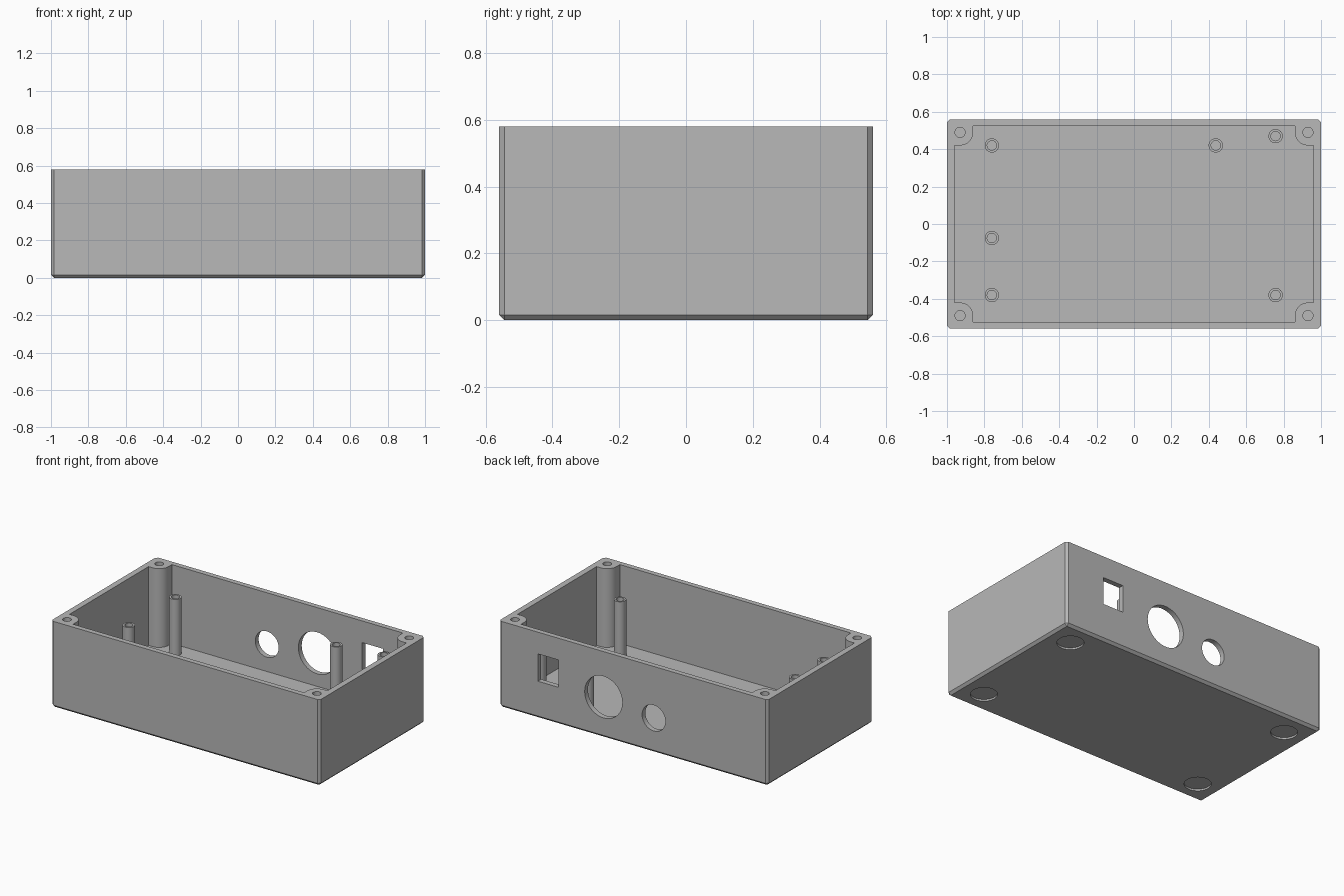
import bpy, bmesh, math
from mathutils import Matrix, Vector

old = bpy.data.objects.get("Cube")
if old:
    bpy.data.objects.remove(old, do_unlink=True)

grey = bpy.data.materials.new("plain grey plastic")
grey.use_nodes = True
GREY = (0.48, 0.48, 0.48, 1)
grey.diffuse_color = GREY
grey.node_tree.nodes["Principled BSDF"].inputs["Base Color"].default_value = GREY

# Main sizes
HX, HY, H = 1.0, 0.56, 0.58      # half length, half depth, height
IX, IY, FLOOR = 0.96, 0.525, 0.05  # cavity half sizes, floor top
PX, PY, PR = 0.93, 0.49, 0.07    # corner screw pillars
CHAMFER = 0.016
CORNERS = [(1, 1), (-1, 1), (-1, -1), (1, -1)]


def make_object(name, bm):
    bmesh.ops.recalc_face_normals(bm, faces=bm.faces)
    mesh = bpy.data.meshes.new(name)
    bm.to_mesh(mesh)
    bm.free()
    mesh.materials.append(grey)
    obj = bpy.data.objects.new(name, mesh)
    bpy.context.collection.objects.link(obj)
    return obj


def circle(cx, cy, r, n=48):
    return [(cx + r * math.cos(math.tau * i / n), cy + r * math.sin(math.tau * i / n))
            for i in range(n)]


def add_prism(bm, points, low, high, matrix=Matrix()):
    base = [bm.verts.new(matrix @ Vector((x, y, low))) for x, y in points]
    face = bm.faces.new(base)
    new = bmesh.ops.extrude_face_region(bm, geom=[face])["geom"]
    top = [v for v in new if isinstance(v, bmesh.types.BMVert)]
    offset = matrix.to_3x3() @ Vector((0, 0, high - low))
    bmesh.ops.translate(bm, verts=top, vec=offset)


def select_only(obj):
    bpy.ops.object.select_all(action="DESELECT")
    obj.select_set(True)
    bpy.context.view_layer.objects.active = obj


def cut(target, bm):
    cutter = make_object("cutter", bm)
    cutter.hide_render = True
    mod = target.modifiers.new("cut", "BOOLEAN")
    mod.operation = "DIFFERENCE"
    mod.solver = "EXACT"
    mod.object = cutter
    select_only(target)
    bpy.ops.object.modifier_apply(modifier=mod.name)
    bpy.data.objects.remove(cutter, do_unlink=True)


def smooth(obj):
    select_only(obj)
    bpy.ops.object.shade_smooth_by_angle(angle=math.radians(30))


# Outer block, chamfered everywhere except the open rim
bm = bmesh.new()
add_prism(bm, [(sx * HX, sy * HY) for sx, sy in CORNERS], 0, H)
edges = [e for e in bm.edges if min(v.co.z for v in e.verts) < H / 2]
bmesh.ops.bevel(bm, geom=edges, offset=CHAMFER, segments=1, affect="EDGES")
shell = make_object("enclosure_shell", bm)

# Cavity outline that leaves a rounded pillar in each corner
outline = []
for sx, sy in CORNERS:
    quarter = [(IX, PY - PR)]
    for i in range(13):
        a = math.radians(270 - 90 * i / 12)
        quarter.append((PX + PR * math.cos(a), PY + PR * math.sin(a)))
    quarter.append((PX - PR, IY))
    corner = [(sx * x, sy * y) for x, y in quarter]
    outline += corner if sx * sy > 0 else corner[::-1]
bm = bmesh.new()
add_prism(bm, outline, FLOOR, H + 0.1)
cut(shell, bm)

# Screw holes in the pillars and shallow round foot recesses below
bm = bmesh.new()
for sx, sy in CORNERS:
    add_prism(bm, circle(sx * PX, sy * PY, 0.027, 32), FLOOR, H + 0.1)
    add_prism(bm, circle(sx * 0.84, sy * 0.405, 0.082), -0.1, 0.012)
cut(shell, bm)

# Connector openings through the back wall: square, large round, small round
to_back = Matrix.Rotation(math.radians(90), 4, "X")
openings = [
    [(0.557, 0.25), (0.71, 0.25), (0.71, 0.434), (0.557, 0.434)],
    circle(0.222, 0.274, 0.14, 64),
    circle(-0.152, 0.233, 0.087),
]
bm = bmesh.new()
for points in openings:
    add_prism(bm, points, -HY - 0.05, -IY + 0.012, to_back)
cut(shell, bm)
smooth(shell)

# Hollow board standoffs
STANDOFFS = [(-0.76, 0.42), (0.437, 0.42), (0.757, 0.47),
             (-0.76, -0.075), (-0.76, -0.38), (0.757, -0.38)]
PROFILE = [(0.038, FLOOR - 0.01), (0.038, 0.43), (0.025, 0.43), (0.025, FLOOR - 0.01)]
for number, (x, y) in enumerate(STANDOFFS, 1):
    bm = bmesh.new()
    verts = [bm.verts.new((x + r, y, z)) for r, z in PROFILE]
    loop = [bm.edges.new((verts[i], verts[(i + 1) % 4])) for i in range(4)]
    bmesh.ops.spin(bm, geom=verts + loop, cent=(x, y, 0), axis=(0, 0, 1),
                   angle=math.tau, steps=32, use_duplicate=False)
    bmesh.ops.remove_doubles(bm, verts=bm.verts, dist=0.0005)
    smooth(make_object(f"standoff_{number}", bm))
